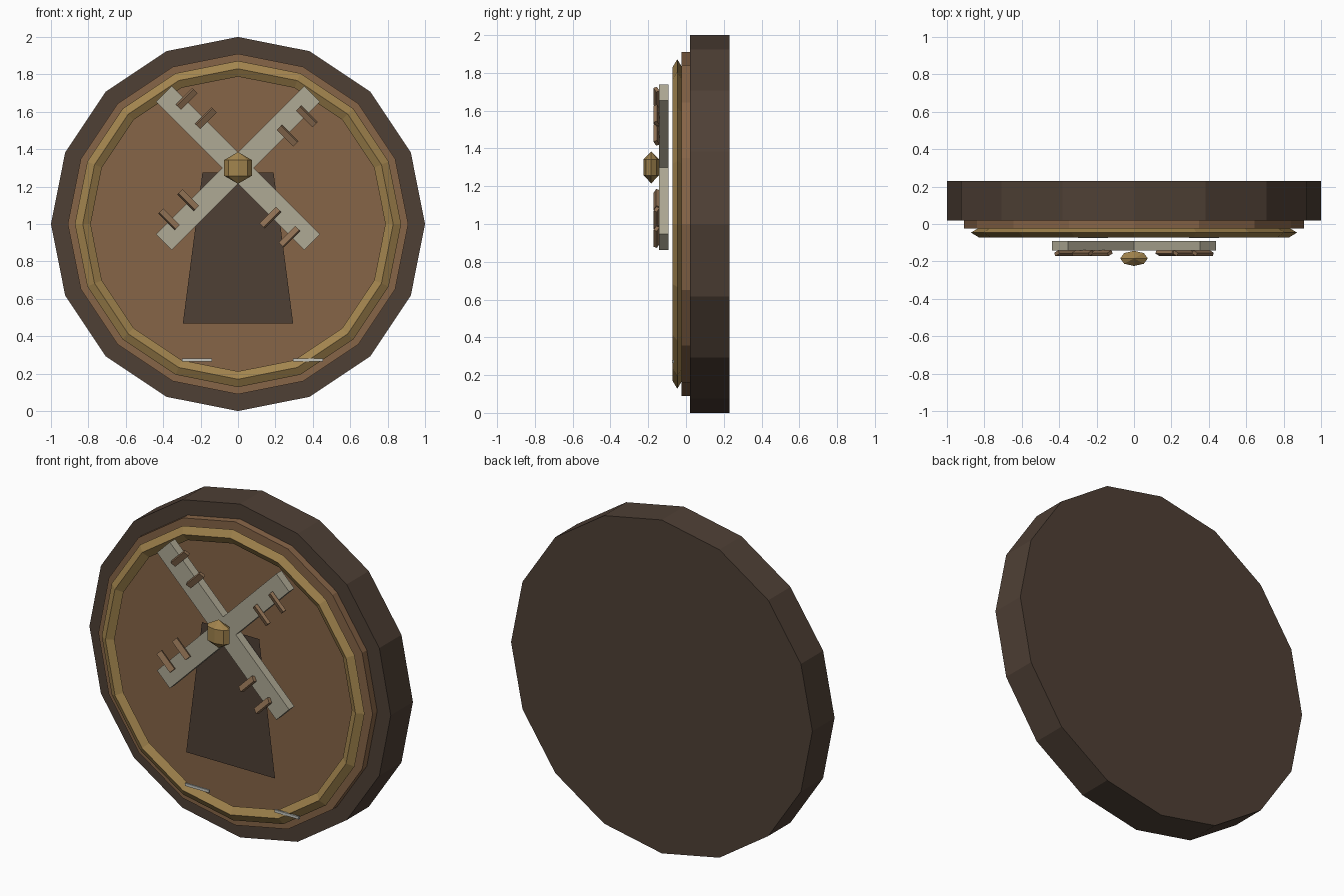
import bpy
from math import pi, radians
from mathutils import Matrix, Vector

if "Cube" in bpy.data.objects:
    bpy.data.objects.remove(bpy.data.objects["Cube"])


def material(name, rgb):
    m = bpy.data.materials.new(name)
    m.diffuse_color = (*rgb, 1)
    m.use_nodes = True
    m.node_tree.nodes["Principled BSDF"].inputs["Base Color"].default_value = m.diffuse_color
    return m


DARK = material("dark_wood", (0.078, 0.051, 0.036))
BROWN = material("brown_wood", (0.24, 0.128, 0.063))
GOLD = material("brass", (0.36, 0.23, 0.075))
SAIL = material("sailcloth", (0.43, 0.40, 0.30))
SLAT = material("slat_wood", (0.27, 0.16, 0.085))
SILVER = material("silver", (0.55, 0.56, 0.52))


def finish(name, mat):
    ob = bpy.context.object
    ob.name = name
    ob.data.materials.append(mat)
    return ob


def disc(name, radius, y0, y1, mat):
    bpy.ops.mesh.primitive_cylinder_add(vertices=16, radius=radius, depth=y1 - y0,
                                        location=(0, (y0 + y1) / 2, 1), rotation=(pi / 2, 0, 0))
    return finish(name, mat)


def box(name, size, matrix, mat):
    bpy.ops.mesh.primitive_cube_add(size=1)
    ob = finish(name, mat)
    ob.data.transform(matrix @ Matrix.Diagonal((*size, 1)))
    return ob


# Round plaque: backing disc, face panel and diamond-section ring
disc("backing_disc", 1.0, 0.02, 0.23, DARK)
disc("face_panel", 0.91, -0.024, 0.03, BROWN)
bpy.ops.mesh.primitive_torus_add(major_segments=16, minor_segments=4, major_radius=0.83,
                                 minor_radius=0.042, location=(0, -0.046, 1),
                                 rotation=(pi / 2, 0, 0))
finish("trim_ring", GOLD).scale = (1, 1, 0.6)

# Flat windmill tower silhouette
mesh = bpy.data.meshes.new("tower")
mesh.from_pydata([(-0.295, -0.07, 0.467), (0.295, -0.07, 0.467),
                  (0.19, -0.07, 1.275), (-0.19, -0.07, 1.275)], [], [(0, 1, 2, 3)])
mesh.materials.append(DARK)
bpy.context.collection.objects.link(bpy.data.objects.new("tower", mesh))

# Crossed sails with two tilted slats on each arm
HUB = Vector((0, 0, 1.3))
for i in range(4):
    turn = Matrix.Translation(HUB) @ Matrix.Rotation(radians(45 + 90 * i), 4, 'Y')
    if i < 2:
        box(f"sail_bar_{i + 1}", (0.12, 0.05, 1.12),
            turn @ Matrix.Translation((0, -0.117, 0)), SAIL)
    for j, r in enumerate((0.31, 0.455)):
        box(f"slat_{i + 1}_{j + 1}", (0.125, 0.02, 0.034),
            turn @ Matrix.Translation((0.066, -0.156, r)) @ Matrix.Rotation(radians(25), 4, 'X'),
            SLAT)

# Faceted hub
bpy.ops.mesh.primitive_uv_sphere_add(segments=8, ring_count=2, radius=0.085,
                                     location=(0, -0.184, 1.3))
finish("hub", GOLD).scale = (1, 0.55, 1)

# Small silver bars near the bottom
for i, x in enumerate((-0.22, 0.375)):
    box(f"silver_bar_{i + 1}", (0.16, 0.01, 0.016), Matrix.Translation((x, -0.069, 0.273)), SILVER)
